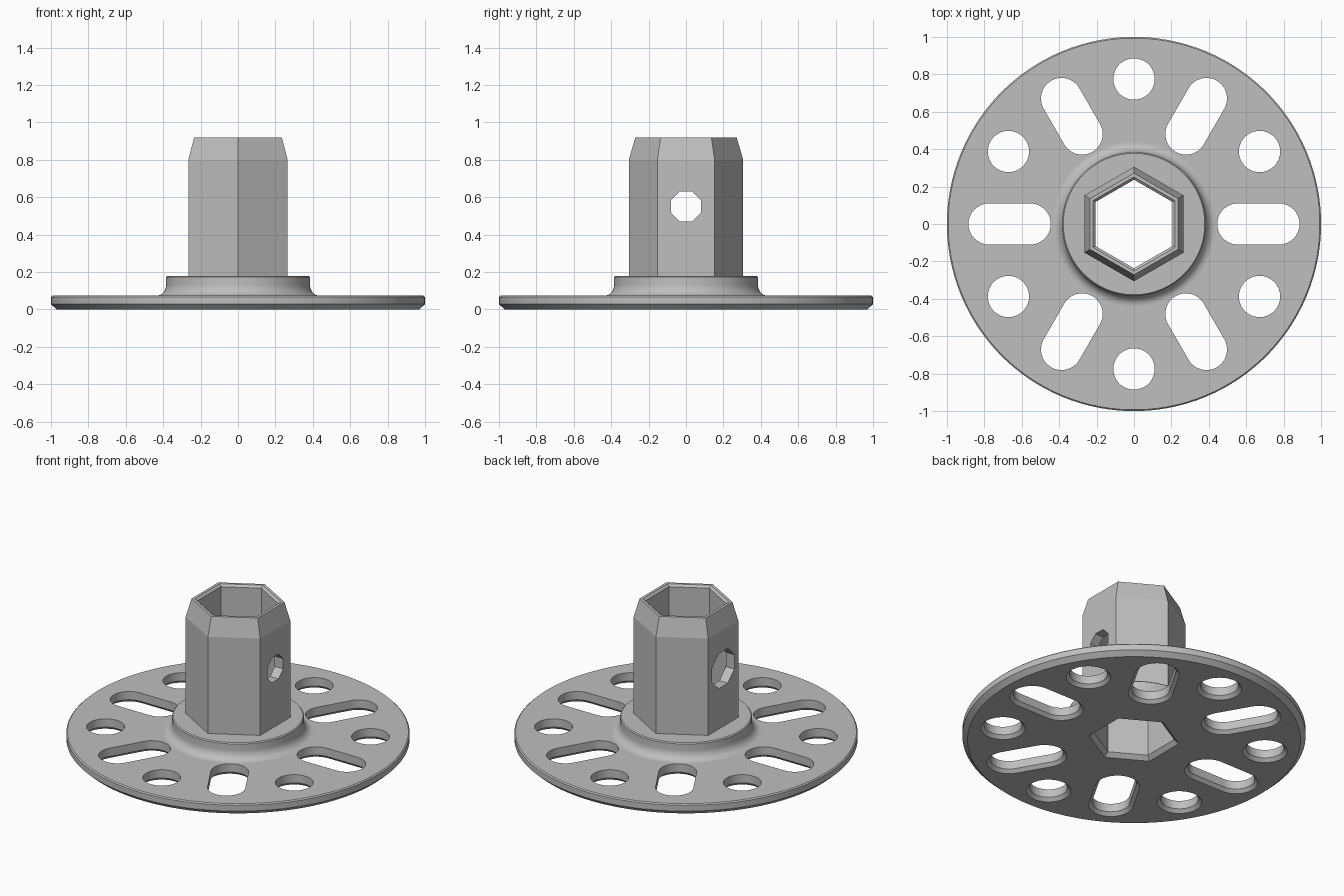
import bpy, bmesh
from math import pi, cos, sin, radians
from mathutils import Matrix

if "Cube" in bpy.data.objects:
    bpy.data.objects.remove(bpy.data.objects["Cube"])

grey = bpy.data.materials.new("plain_grey")
colour = (0.52, 0.52, 0.52, 1)
grey.use_nodes = True
grey.diffuse_color = colour
for node in grey.node_tree.nodes:
    if node.type == 'BSDF_PRINCIPLED':
        node.inputs["Base Color"].default_value = colour


def polygon(apothem, sides, turn=0.0):
    """Regular outline given by its distance to the flats; a flat faces +x."""
    r = apothem / cos(pi / sides)
    return [(r * cos(turn + (2 * i + 1) * pi / sides),
             r * sin(turn + (2 * i + 1) * pi / sides)) for i in range(sides)]


def slot(radius, inner, outer, steps=20):
    """Round-ended outline running along +x."""
    pts = []
    for centre, start in ((outer, -pi / 2), (inner, pi / 2)):
        for i in range(steps + 1):
            a = start + pi * i / steps
            pts.append((centre + radius * cos(a), radius * sin(a)))
    return pts


def loft(bm, sections, matrix=Matrix()):
    """Closed solid through (z, outline) sections."""
    rings = [[bm.verts.new(matrix @ Matrix.Translation((x, y, z)).translation)
              for x, y in outline] for z, outline in sections]
    n = len(rings[0])
    for low, high in zip(rings, rings[1:]):
        for i in range(n):
            j = (i + 1) % n
            bm.faces.new((low[i], low[j], high[j], high[i]))
    bm.faces.new(rings[0][::-1])
    bm.faces.new(rings[-1])


def finish(bm, name):
    bmesh.ops.recalc_face_normals(bm, faces=bm.faces[:])
    mesh = bpy.data.meshes.new(name)
    bm.to_mesh(mesh)
    bm.free()
    mesh.materials.append(grey)
    ob = bpy.data.objects.new(name, mesh)
    bpy.context.collection.objects.link(ob)
    return ob


def cut(ob, cutters):
    for cutter in cutters:
        mod = ob.modifiers.new("cut", 'BOOLEAN')
        mod.operation = 'DIFFERENCE'
        mod.solver = 'EXACT'
        mod.object = cutter
    bpy.context.view_layer.update()
    graph = bpy.context.evaluated_depsgraph_get()
    mesh = bpy.data.meshes.new_from_object(ob.evaluated_get(graph))
    ob.modifiers.clear()
    ob.data = mesh


# Round flange with chamfered rim, filleted into the raised collar
profile = [(0.97, 0), (1, 0.028), (1, 0.066), (0.993, 0.073), (0.442, 0.073)]
for i in range(9):
    a = radians(90 * i / 8)
    profile.append((0.437 - 0.053 * sin(a), 0.073 + 0.06 * (1 - cos(a))))
profile += [(0.384, 0.172), (0.378, 0.178)]
bm = bmesh.new()
loft(bm, [(z, polygon(r, 120)) for r, z in profile])
flange = finish(bm, "flange")

# Six-sided socket with tapered top
bm = bmesh.new()
loft(bm, [(z, polygon(a, 6)) for z, a in
          ((0.17, 0.265), (0.8, 0.265), (0.918, 0.235))])
socket = finish(bm, "hex_socket")

# Cutter for the six-sided bore, flared at both ends
bm = bmesh.new()
loft(bm, [(z, polygon(a, 6)) for z, a in
          ((-0.02, 0.25), (0.025, 0.205), (0.905, 0.205), (0.93, 0.23))])
bore = finish(bm, "bore_cutter")

# Cutters for alternating slots and round holes, flared underneath
bm = bmesh.new()
for k in range(12):
    turn = Matrix.Rotation(k * pi / 6, 4, 'Z')
    inner = 0.775 if k % 2 else 0.555
    sections = []
    for z, grow in ((-0.02, 0.04), (0.02, 0), (0.2, 0)):
        if k % 2:
            outline = [(x + inner, y) for x, y in polygon(0.11 + grow, 40)]
        else:
            outline = slot(0.11 + grow, inner, 0.775)
        sections.append((z, outline))
    loft(bm, sections, turn)
holes = finish(bm, "hole_cutter")

# Cutters for the eight-sided cross holes, wider on the -x side
cross = []
for side, size in ((1, 0.08), (-1, 0.112)):
    bm = bmesh.new()
    place = Matrix.Translation((0, 0, 0.55)) @ Matrix.Rotation(side * pi / 2, 4, 'Y')
    loft(bm, [(z, polygon(size, 8)) for z in (0.1, 0.4)], place)
    cross.append(finish(bm, "cross_hole_cutter"))

cut(flange, [bore, holes])
cut(socket, [bore] + cross)
for cutter in [bore, holes] + cross:
    bpy.data.objects.remove(cutter)

# Soft shading on the round surfaces, crisp edges elsewhere
for ob in (flange, socket):
    bpy.ops.object.select_all(action='DESELECT')
    ob.select_set(True)
    bpy.context.view_layer.objects.active = ob
    bpy.ops.object.shade_smooth_by_angle(angle=radians(14))
